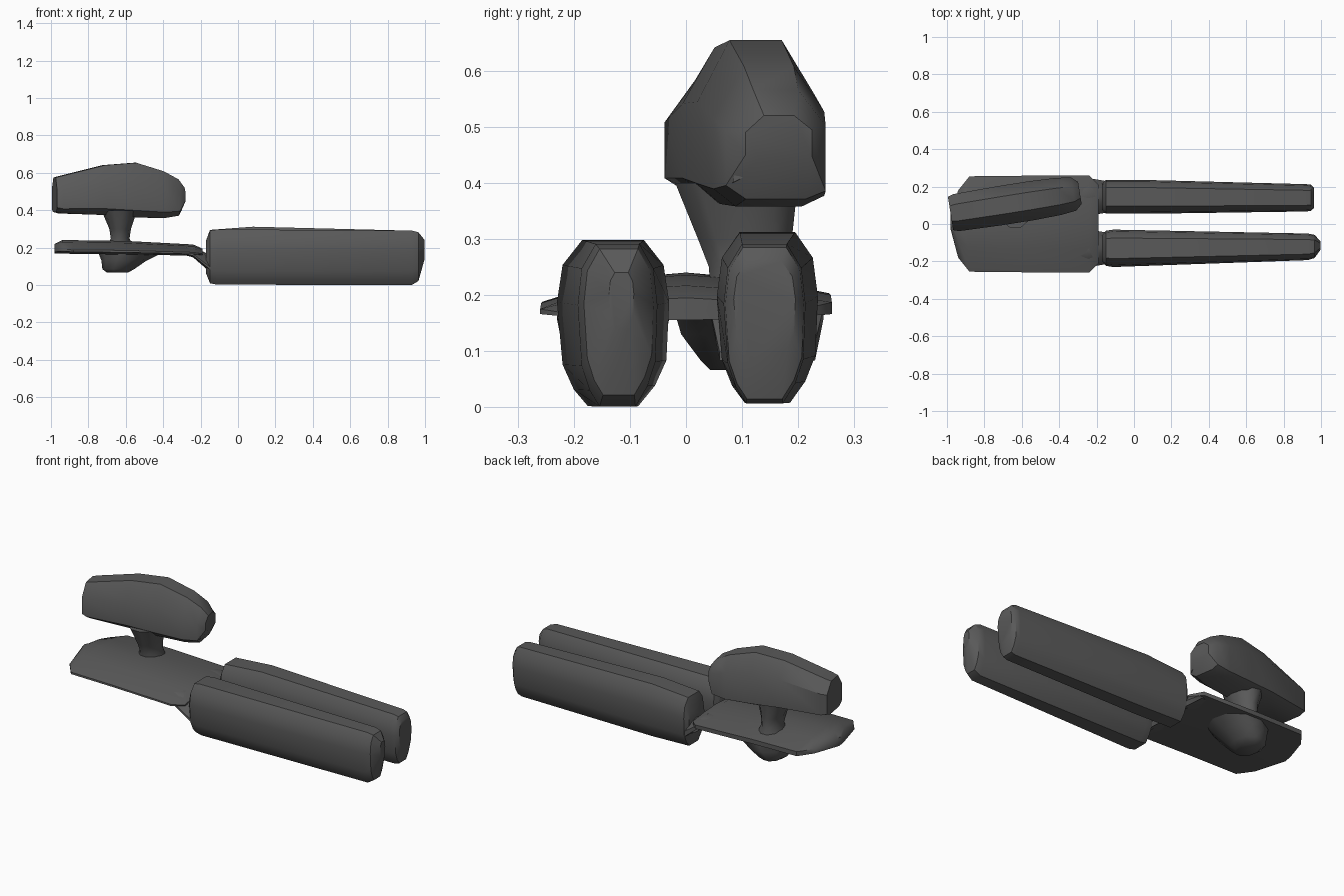
import bpy, bmesh, math
from mathutils import Matrix, Vector

cube = bpy.data.objects.get("Cube")
if cube:
    bpy.data.objects.remove(cube, do_unlink=True)

grey = bpy.data.materials.new("dark_grey")
grey.use_nodes = True
COLOUR = (0.1, 0.1, 0.1, 1)
grey.diffuse_color = COLOUR
grey.node_tree.nodes["Principled BSDF"].inputs["Base Color"].default_value = COLOUR

BARREL = [(-1, .25), (-.9, -.5), (-.7, -.8), (-.45, -1), (.45, -1), (.75, -.75),
          (.95, -.45), (1, .25), (.9, .7), (.55, 1), (-.55, 1), (-.9, .7)]
HOOD = [(-1, -.75), (-.6, -1), (.6, -1), (1, -.85), (1, .35), (.45, 1), (-.45, 1), (-1, .25)]
WING = [(-1, -.7), (0, -1), (1, -.7), (1, 0), (.5, .7), (0, 1), (-.5, .7), (-1, -.4)]
ROUND = [(math.cos(i * math.pi / 5), math.sin(i * math.pi / 5)) for i in range(10)]


def loft(name, profile, sections, axis="x", angle=35, pivot=None, yaw=0):
    """Skin a profile through (position, centre a, centre b, half a, half b)."""
    bm = bmesh.new()
    rings = []
    for p, ca, cb, ha, hb in sections:
        ring = []
        for u, v in profile:
            a, b = ca + u * ha, cb + v * hb
            ring.append(bm.verts.new((p, a, b) if axis == "x" else (a, b, p)))
        rings.append(ring)
    n = len(profile)
    for r, s in zip(rings, rings[1:]):
        for i in range(n):
            j = (i + 1) % n
            bm.faces.new((r[i], r[j], s[j], s[i]))
    bm.faces.new(rings[0][::-1])
    bm.faces.new(rings[-1])
    if pivot:
        bmesh.ops.rotate(bm, verts=bm.verts, cent=Vector(pivot),
                         matrix=Matrix.Rotation(math.radians(yaw), 3, "Z"))
    bmesh.ops.recalc_face_normals(bm, faces=bm.faces)
    mesh = bpy.data.meshes.new(name)
    bm.to_mesh(mesh)
    bm.free()
    mesh.materials.append(grey)
    obj = bpy.data.objects.new(name, mesh)
    bpy.context.collection.objects.link(obj)
    bpy.ops.object.select_all(action="DESELECT")
    obj.select_set(True)
    bpy.context.view_layer.objects.active = obj
    bpy.ops.object.shade_smooth_by_angle(angle=math.radians(angle))
    return obj


# Pair of long pods, slightly narrower toward the far end
loft("right_pod", BARREL, [
    (-.17, -.13, .15, .07, .09), (-.15, -.13, .15, .094, .14), (-.11, -.13, .15, .1, .148),
    (.93, -.122, .146, .071, .145), (.965, -.12, .152, .062, .13), (.998, -.115, .19, .022, .05)])
loft("left_pod", BARREL, [
    (-.17, .145, .15, .07, .09), (-.15, .145, .155, .09, .14), (.08, .145, .16, .09, .152),
    (.92, .14, .149, .073, .142), (.945, .14, .15, .07, .135), (.962, .14, .17, .055, .09)])

# Thin flat hull
loft("hull", WING, [
    (-.98, .01, .195, .04, .025), (-.94, 0, .205, .18, .035), (-.88, 0, .203, .255, .037),
    (-.6, 0, .2, .258, .036), (-.24, 0, .187, .26, .03), (-.19, 0, .175, .21, .02)], angle=50)

# Sloping struts that join the hull to the pods
for name, y in (("right_strut", -.13), ("left_strut", .145)):
    loft(name, WING, [(-.34, y, .19, .06, .015), (-.24, y, .178, .1, .03),
                      (-.15, y, .115, .085, .045)])

# Belly below the hull
loft("belly", ROUND, [
    (.066, -.645, .12, .055, .08), (.085, -.64, .12, .085, .1),
    (.13, -.61, .115, .12, .13), (.18, -.57, .11, .18, .14)], axis="z", angle=50)

# Flared neck and the hood it carries
loft("neck", ROUND, [
    (.2, -.63, .12, .075, .08), (.25, -.63, .115, .05, .078),
    (.3, -.63, .105, .058, .088), (.4, -.635, .09, .095, .115)], axis="z", angle=50)
loft("hood", HOOD, [
    (-.985, .11, .483, .09, .092), (-.955, .11, .483, .1, .1), (-.72, .11, .508, .105, .133),
    (-.55, .11, .508, .105, .146), (-.4, .11, .483, .1, .125), (-.32, .11, .468, .09, .097),
    (-.285, .11, .48, .06, .04)], pivot=(-.64, .11, .5), yaw=9)

# Small fin on the hood's side
loft("hood_fin", [(-1, -1), (1, -.6), (0, 1)], [
    (-.36, .1, .44, .008, .04), (-.3, .095, .43, .012, .03)], angle=20)
